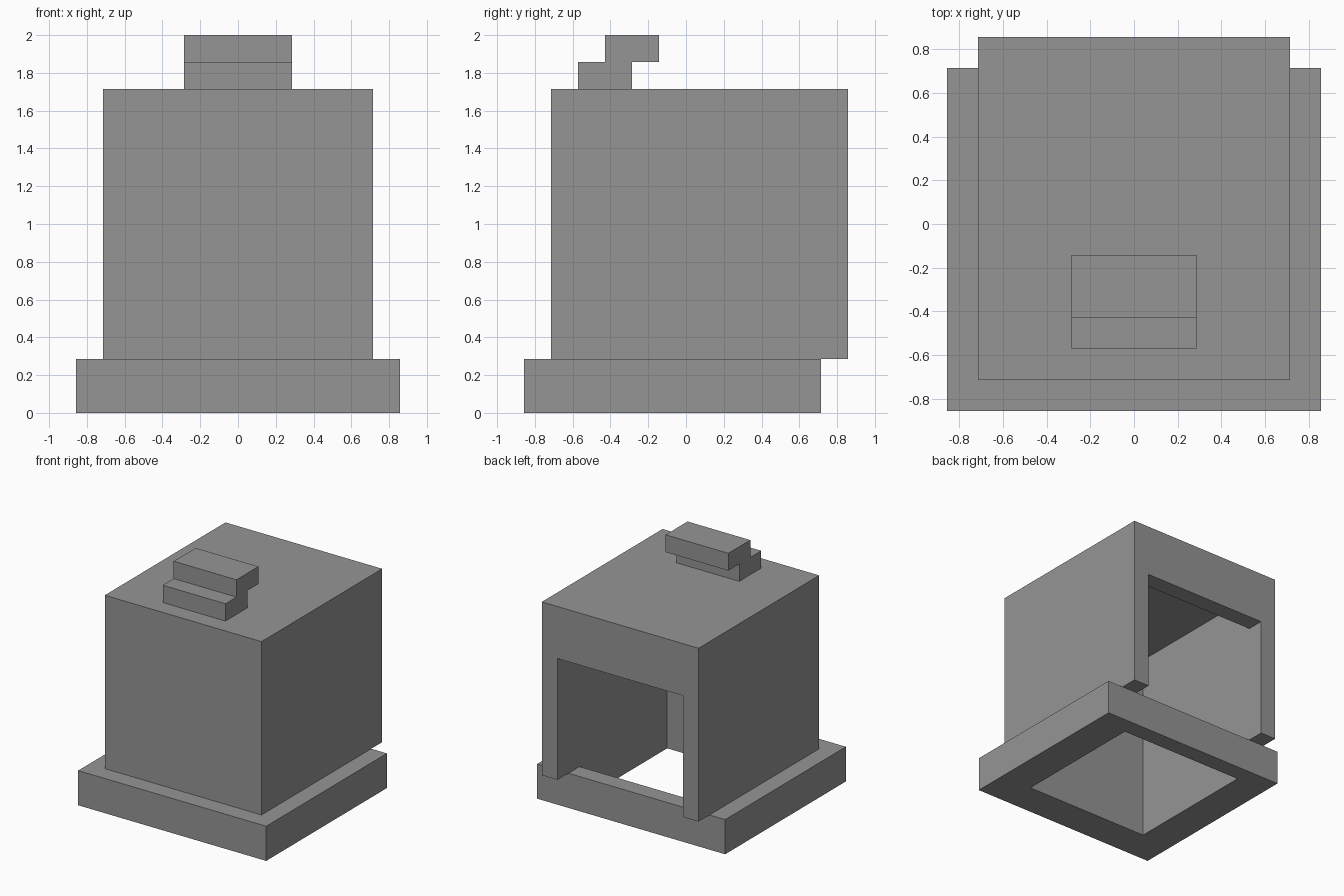
import bpy

U = 1 / 7  # modelling unit

if "Cube" in bpy.data.objects:
    bpy.data.objects.remove(bpy.data.objects["Cube"], do_unlink=True)

# Single flat grey
GREY = (0.3, 0.3, 0.3, 1)
grey = bpy.data.materials.new("grey")
grey.use_nodes = True
grey.diffuse_color = GREY
bsdf = next(n for n in grey.node_tree.nodes if n.type == "BSDF_PRINCIPLED")
bsdf.inputs["Base Color"].default_value = GREY


def box(name, x, y, z):
    """Box centred on x with half-width x, spanning y and z ranges, in units."""
    bpy.ops.mesh.primitive_cube_add(size=1)
    ob = bpy.context.object
    ob.name = ob.data.name = name
    ob.scale = (2 * x * U, (y[1] - y[0]) * U, (z[1] - z[0]) * U)
    ob.location = (0, (y[0] + y[1]) / 2 * U, (z[0] + z[1]) / 2 * U)
    bpy.ops.object.transform_apply(location=True, rotation=False, scale=True)
    ob.data.materials.append(grey)
    return ob


def cut(target, cutter):
    """Subtract the cutter from the target and discard it."""
    cutter.hide_render = True
    mod = target.modifiers.new("cut", "BOOLEAN")
    mod.operation = "DIFFERENCE"
    mod.solver = "EXACT"
    mod.object = cutter
    bpy.context.view_layer.objects.active = target
    bpy.ops.object.modifier_apply(modifier=mod.name)
    bpy.data.objects.remove(cutter, do_unlink=True)


# Base frame with a square hole through it
base = box("base_frame", 6, (-6, 5), (0, 2))
cut(base, box("base_hole", 4, (-4, 4), (-1, 3)))

# Hollow body, open below, with a doorway in the back wall
body = box("body_shell", 5, (-5, 6), (2, 12))
cut(body, box("body_cavity", 4, (-4, 5), (1, 11)))
cut(body, box("back_doorway", 4, (4.5, 7), (1, 9)))

# Stepped latch on the roof
box("latch_lower_step", 2, (-4, -2), (12, 13))
box("latch_upper_step", 2, (-3, -1), (13, 14))
